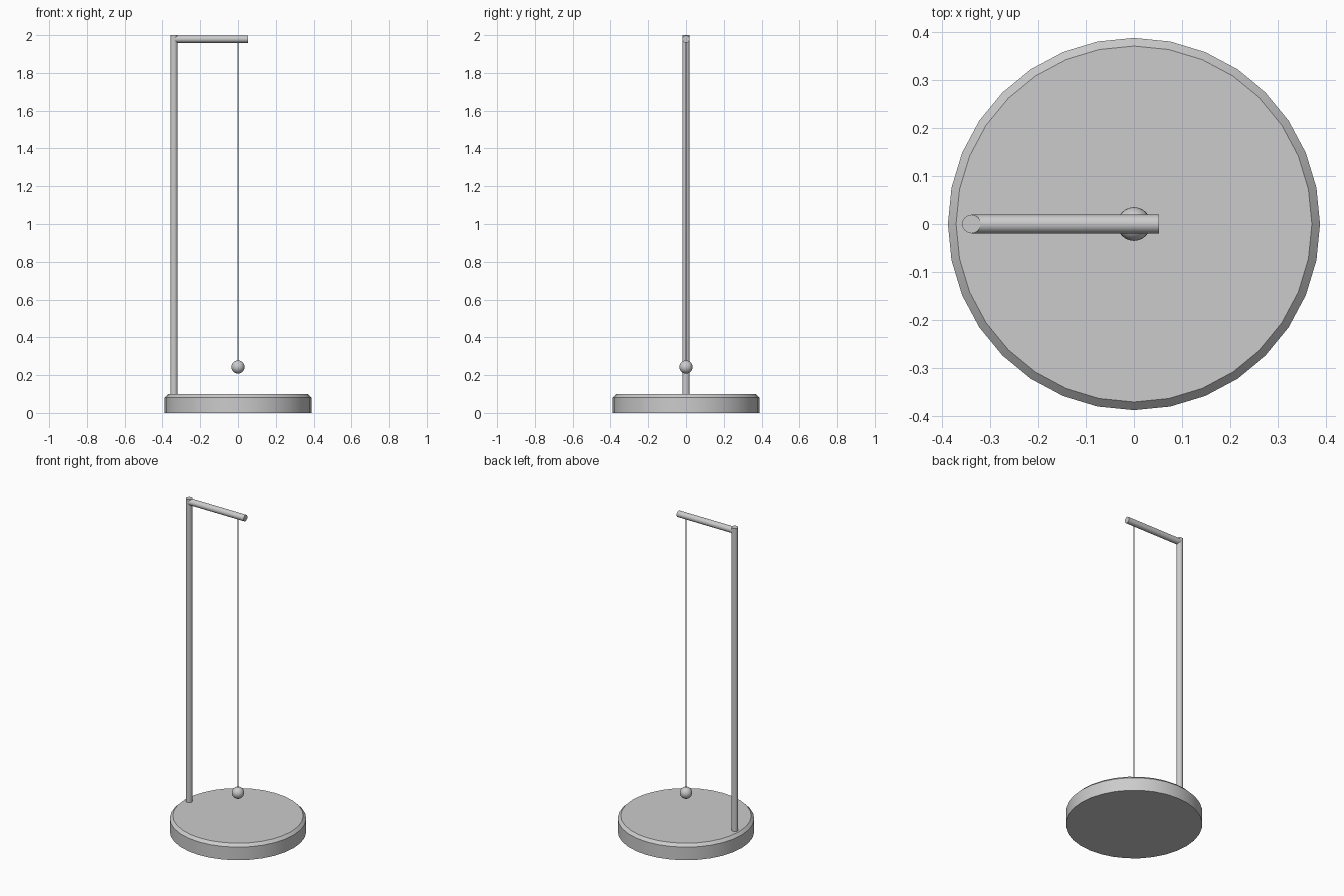
import bpy
import math

if "Cube" in bpy.data.objects:
    bpy.data.objects.remove(bpy.data.objects["Cube"])


def smooth(obj, name):
    obj.name = name
    bpy.ops.object.shade_smooth_by_angle(angle=math.radians(30))
    return obj


def rod(name, radius, start, end, axis="Z", sides=16):
    """Cylinder between two points that differ along one axis only."""
    mid = [(a + b) / 2 for a, b in zip(start, end)]
    length = sum(abs(b - a) for a, b in zip(start, end))
    rot = (0, math.pi / 2, 0) if axis == "X" else (0, 0, 0)
    bpy.ops.mesh.primitive_cylinder_add(
        vertices=sides, radius=radius, depth=length, location=mid, rotation=rot)
    return smooth(bpy.context.object, name)


# Round base: drum with a chamfered upper rim
mesh = bpy.data.meshes.new("base")
sides = 32
profile = [(0.388, 0.0), (0.388, 0.082), (0.371, 0.099)]
verts = [(r * math.cos(2 * math.pi * i / sides), r * math.sin(2 * math.pi * i / sides), z)
         for r, z in profile for i in range(sides)]
faces = [tuple(reversed(range(sides))), tuple(range(2 * sides, 3 * sides))]
for ring in range(2):
    for i in range(sides):
        j = (i + 1) % sides
        a = ring * sides
        faces.append((a + i, a + j, a + sides + j, a + sides + i))
mesh.from_pydata(verts, [], faces)
base = bpy.data.objects.new("base", mesh)
bpy.context.collection.objects.link(base)
bpy.context.view_layer.objects.active = base
base.select_set(True)
smooth(base, "base")

# Upright post and the arm reaching over the centre
rod("post", 0.0195, (-0.339, 0, 0.09), (-0.339, 0, 2.0))
rod("arm", 0.0195, (-0.339, 0, 1.979), (0.052, 0, 1.979), "X")

# String and hanging bob
rod("string", 0.0035, (0, 0, 0.25), (0, 0, 1.97), sides=8)
bpy.ops.mesh.primitive_uv_sphere_add(
    segments=32, ring_count=16, radius=0.035, location=(0, 0, 0.243))
smooth(bpy.context.object, "bob")
